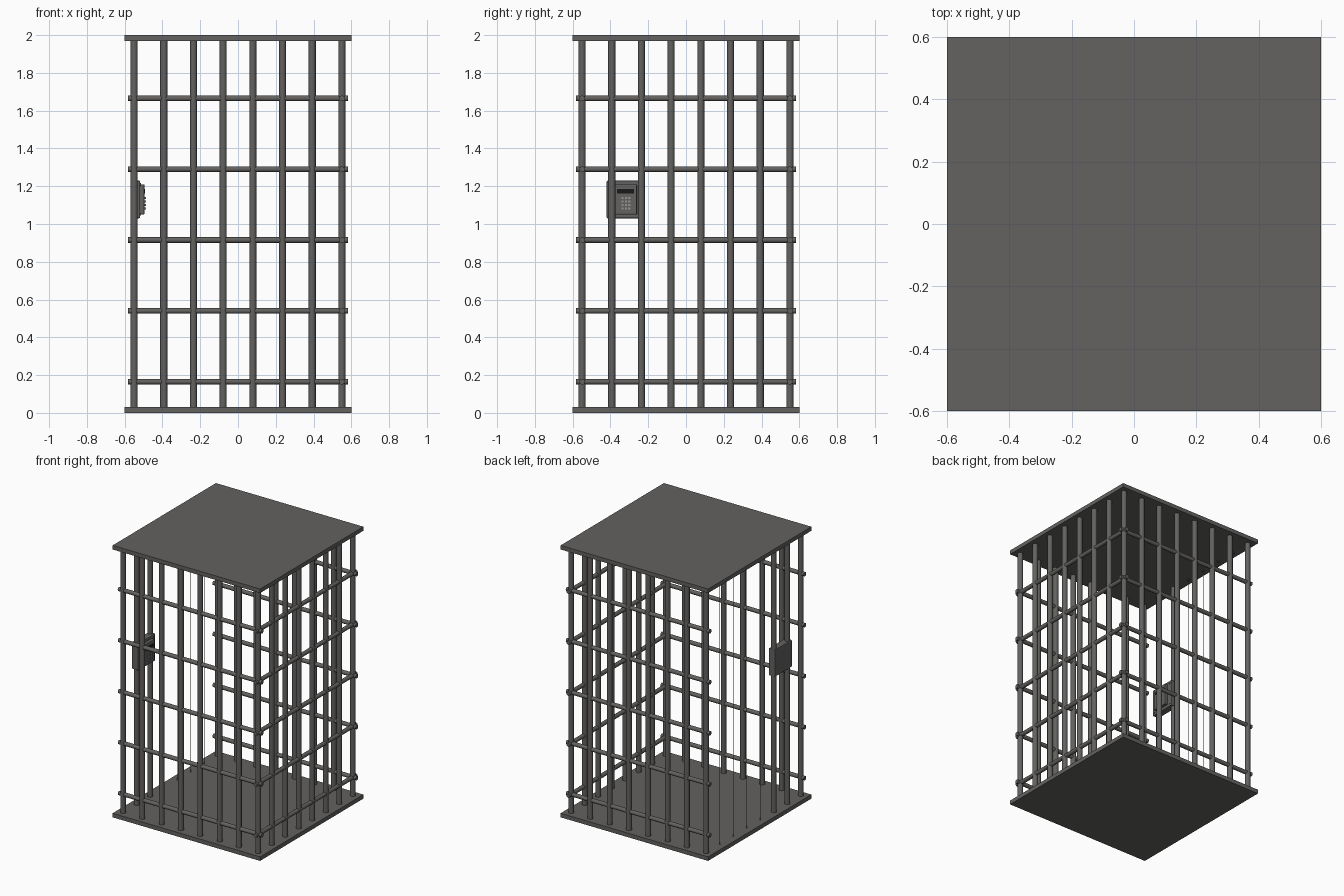
import bpy, math
from mathutils import Vector

if "Cube" in bpy.data.objects:
    bpy.data.objects.remove(bpy.data.objects["Cube"])


def paint(ob, name, rgb):
    m = bpy.data.materials.get(name) or bpy.data.materials.new(name)
    m.diffuse_color = (*rgb, 1)
    m.use_nodes = True
    m.node_tree.nodes["Principled BSDF"].inputs["Base Color"].default_value = m.diffuse_color
    ob.data.materials.clear()
    ob.data.materials.append(m)


def iron(ob):
    paint(ob, "dark_iron", (0.125, 0.122, 0.118))
    return ob


def box(name, lo, hi, bevel=0.0):
    lo, hi = Vector(lo), Vector(hi)
    bpy.ops.mesh.primitive_cube_add(size=1, location=(lo + hi) / 2)
    ob = bpy.context.object
    ob.name = name
    ob.scale = hi - lo
    bpy.ops.object.transform_apply(location=False, rotation=False, scale=True)
    if bevel:
        mod = ob.modifiers.new("bevel", "BEVEL")
        mod.width = bevel
        mod.segments = 2
    return iron(ob)


def rod(name, a, b, r, sides=16):
    a, b = Vector(a), Vector(b)
    d = b - a
    bpy.ops.mesh.primitive_cylinder_add(vertices=sides, radius=r, depth=d.length,
                                        location=(a + b) / 2,
                                        rotation=d.to_track_quat('Z', 'Y').to_euler())
    ob = bpy.context.object
    ob.name = name
    bpy.ops.object.shade_smooth_by_angle(angle=math.radians(40))
    return iron(ob)


E = 0.55                                   # bar line distance from centre
STEPS = [-E + i * 2 * E / 7 for i in range(8)]
Z0, Z1 = 0.03, 1.97
R = 0.019                                  # upright bar radius
L = 0.583                                  # rail half length

# floor and roof plates
box("floor_plate", (-0.6, -0.6, 0), (0.6, 0.6, Z0))
box("roof_plate", (-0.6, -0.6, Z1), (0.6, 0.6, 2))

# upright bars: front and back rows, then the right row between them
for s in STEPS:
    rod("front_bar", (s, -E, Z0), (s, -E, Z1), R)
    rod("back_bar", (s, E, Z0), (s, E, Z1), R)
for s in STEPS[1:-1]:
    rod("right_bar", (E, s, Z0), (E, s, Z1), R)

# left side: two full bars carry the keypad, the rest are thin wires with end sockets
for s in STEPS[1:3]:
    rod("left_bar", (-E, s, Z0), (-E, s, Z1), R)
for s in STEPS[3:-1]:
    rod("thin_wire", (-E, s, Z0), (-E, s, Z1), 0.0015, 8)
    rod("wire_socket_low", (-E, s, Z0), (-E, s, Z0 + 0.004), 0.005)
    rod("wire_socket_high", (-E, s, Z1 - 0.006), (-E, s, Z1), 0.01)

# horizontal rails on front, back and right
for i in range(5):
    z = 0.165 + 0.375 * i
    rod("front_rail", (-L, -E, z), (L, -E, z), 0.015)
    rod("back_rail", (-L, E, z), (L, E, z), 0.015)
    rod("right_rail", (E, -L, z), (E, L, z), 0.015)

# keypad lock, facing into the cage
box("keypad_mount", (-0.5695, -0.42, 1.03), (-0.518, -0.22, 1.23), 0.006)
box("keypad_body", (-0.52, -0.38, 1.05), (-0.495, -0.26, 1.21), 0.005)
screen = box("keypad_screen", (-0.497, -0.366, 1.162), (-0.4935, -0.274, 1.184))
paint(screen, "screen_black", (0.01, 0.01, 0.01))
for row in range(4):
    for col in range(3):
        y, z = -0.318 + (col - 1) * 0.018, 1.083 + row * 0.018
        key = box("keypad_button", (-0.497, y - 0.006, z - 0.005), (-0.488, y + 0.006, z + 0.005))
        paint(key, "key_grey", (0.3, 0.3, 0.3))
for y in (-0.402, -0.238):
    for z in (1.05, 1.21):
        rod("mount_screw", (-0.52, y, z), (-0.514, y, z), 0.006, 12)
